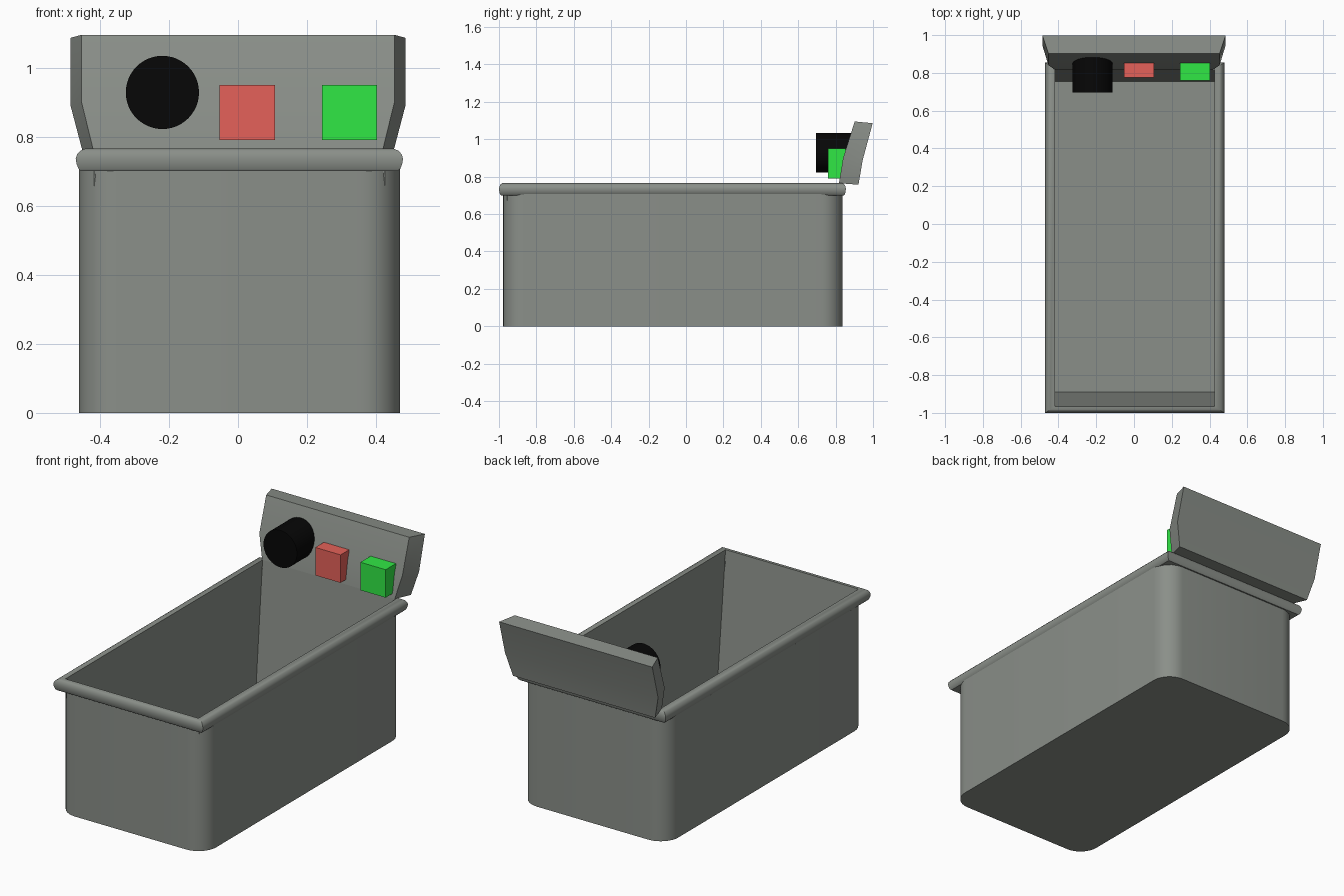
import bpy, bmesh, math

if "Cube" in bpy.data.objects:
    bpy.data.objects.remove(bpy.data.objects["Cube"])

GREY = (0.255, 0.275, 0.25)


def finish(name, bm, color=GREY, angle=None):
    bmesh.ops.recalc_face_normals(bm, faces=bm.faces)
    me = bpy.data.meshes.new(name)
    bm.to_mesh(me)
    bm.free()
    ob = bpy.data.objects.new(name, me)
    bpy.context.collection.objects.link(ob)
    mat = bpy.data.materials.new(name + "_colour")
    mat.diffuse_color = (*color, 1)
    mat.use_nodes = True
    mat.node_tree.nodes["Principled BSDF"].inputs["Base Color"].default_value = mat.diffuse_color
    me.materials.append(mat)
    if angle:
        bpy.ops.object.select_all(action='DESELECT')
        ob.select_set(True)
        bpy.context.view_layer.objects.active = ob
        bpy.ops.object.shade_smooth_by_angle(angle=math.radians(angle))
    return ob


def rect(x0, x1, y0, y1, z):
    return [(x0, y0, z), (x1, y0, z), (x1, y1, z), (x0, y1, z)]


def loft(bm, rings, closed=False, cap_start=False, cap_end=False):
    loops = [[bm.verts.new(p) for p in r] for r in rings]
    pairs = list(zip(loops, loops[1:]))
    if closed:
        pairs.append((loops[-1], loops[0]))
    n = len(loops[0])
    for a, b in pairs:
        for i in range(n):
            j = (i + 1) % n
            bm.faces.new((a[i], a[j], b[j], b[i]))
    if cap_start:
        bm.faces.new(loops[0])
    if cap_end:
        bm.faces.new(loops[-1])


def rounded_rect(x0, x1, y0, y1, r, z, seg=8):
    pts = []
    corners = [(x1 - r, y1 - r), (x0 + r, y1 - r), (x0 + r, y0 + r), (x1 - r, y0 + r)]
    for k, (cx, cy) in enumerate(corners):
        for i in range(seg + 1):
            a = math.pi / 2 * (k + i / seg)
            pts.append((cx + r * math.cos(a), cy + r * math.sin(a), z))
    return pts


# Outer tub wall with rounded vertical corners
bm = bmesh.new()
loft(bm, [rounded_rect(-0.46, 0.469, -0.978, 0.837, 0.112, z) for z in (0, 0.72)],
     cap_start=True)
finish("tub_wall", bm, angle=30)

# Sharp-cornered inner lining with sloping end walls
bm = bmesh.new()
loft(bm, [rect(-0.417, 0.425, -0.89, 0.755, 0.015),
          rect(-0.417, 0.425, -0.965, 0.818, 0.765)], cap_start=True)
lining = finish("tub_lining", bm)
lining.data.flip_normals()

# Mitred rolled rim
inner = (-0.417, 0.425, -0.965, 0.82)
outer = (-0.47, 0.478, -1.0, 0.855)
profile = [(0, 0.765), (0.5, 0.765), (0.75, 0.759), (0.92, 0.749), (1, 0.736),
           (0.95, 0.721), (0.85, 0.707), (0.7, 0.70), (0, 0.70)]
bm = bmesh.new()
loft(bm, [rect(*[a + (b - a) * t for a, b in zip(inner, outer)], z)
          for t, z in profile], closed=True)
finish("rim", bm, angle=40)

# Leaning control panel, narrower at its front face
bm = bmesh.new()
# front half-width, front y, front z, back half-width, back y, back z
sections = [(0.42, 0.818, 0.765, 0.45, 0.922, 0.757),
            (0.453, 0.84, 0.90, 0.485, 0.945, 0.89),
            (0.453, 0.902, 1.095, 0.485, 0.998, 1.086)]
loft(bm, [[(-fw, fy, fz), (fw, fy, fz), (bw, by, bz), (-bw, by, bz)]
          for fw, fy, fz, bw, by, bz in sections], cap_start=True, cap_end=True)
finish("control_panel", bm, angle=30)

# Round knob
bm = bmesh.new()
ring = [(2 * math.pi * i / 48) for i in range(48)]
loft(bm, [[(-0.219 + 0.106 * math.cos(a), y, 0.928 + 0.106 * math.sin(a)) for a in ring]
          for y in (0.695, 0.885)], cap_start=True, cap_end=True)
finish("knob", bm, (0.002, 0.002, 0.002), 40)

# Square buttons
for name, x, y, color in (("red_button", -0.053, 0.775, (0.78, 0.12, 0.1)),
                          ("green_button", 0.243, 0.76, (0.03, 0.8, 0.06))):
    bm = bmesh.new()
    loft(bm, [rect(x, x + 0.16, y, 0.853, z) for z in (0.79, 0.95)],
         cap_start=True, cap_end=True)
    finish(name, bm, color)
